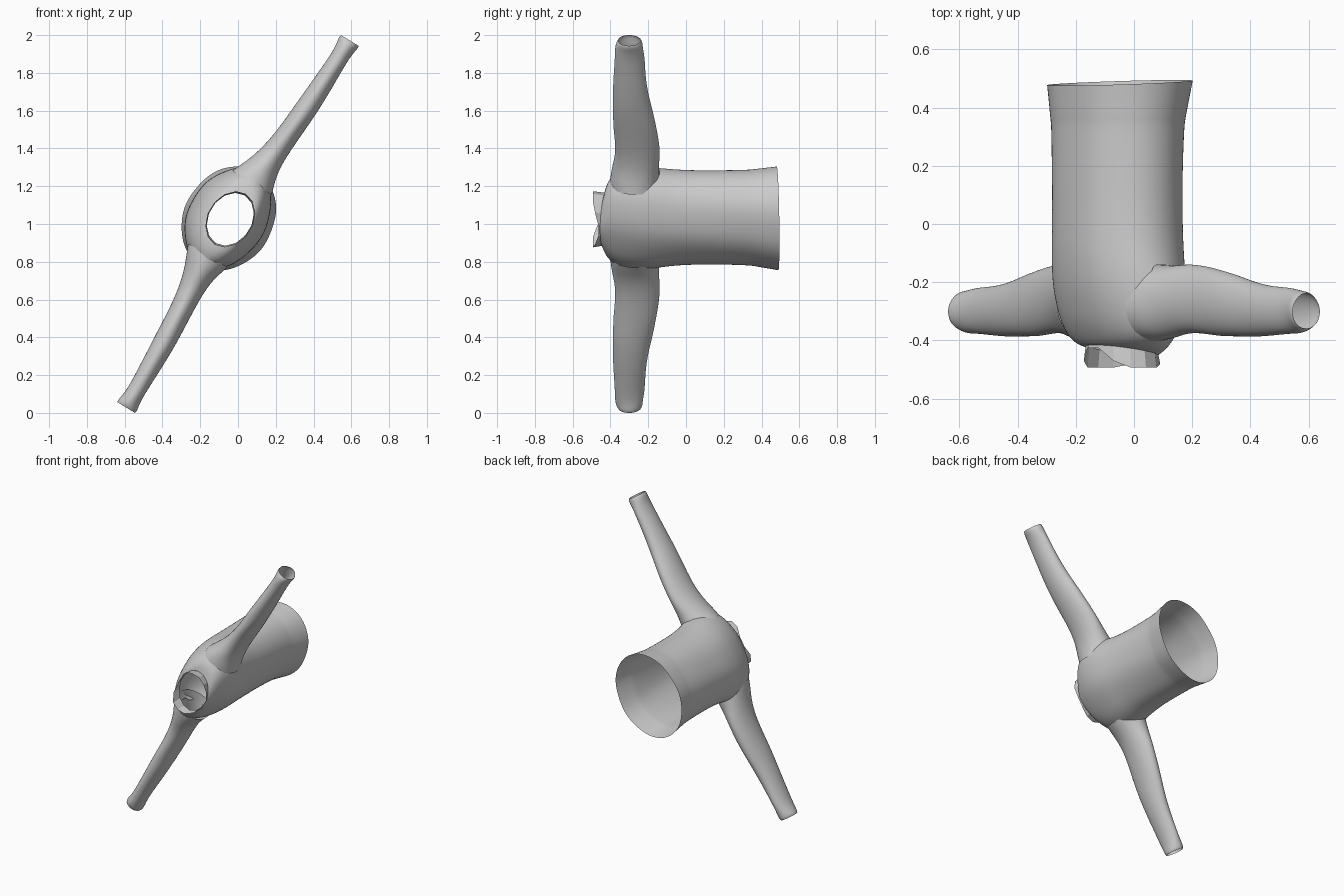
import bpy, bmesh, math
from mathutils import Vector

if "Cube" in bpy.data.objects:
    bpy.data.objects.remove(bpy.data.objects["Cube"])

# Garment frame: u runs along the sleeves, v is front/back depth, y runs neck to hem
CU, SU = 0.52, 0.854


def world(u, y, v):
    return Vector((u * CU - v * SU, y, 1 + u * SU + v * CU))


def loft(name, rings, smooth=True, drop=None):
    """Open tube through rings of (u, y, v) points; drop() removes faces by centre."""
    bm = bmesh.new()
    rows = [[bm.verts.new(world(*p)) for p in r] for r in rings]
    n = len(rings[0])
    for i in range(len(rings) - 1):
        for j in range(n):
            k = (j + 1) % n
            if drop:
                c = [sum(q) / 4 for q in zip(rings[i][j], rings[i][k],
                                             rings[i + 1][j], rings[i + 1][k])]
                if drop(*c):
                    continue
            bm.faces.new((rows[i][j], rows[i][k], rows[i + 1][k], rows[i + 1][j]))
    bmesh.ops.recalc_face_normals(bm, faces=bm.faces)
    me = bpy.data.meshes.new(name)
    bm.to_mesh(me)
    bm.free()
    ob = bpy.data.objects.new(name, me)
    bpy.context.collection.objects.link(ob)
    if smooth:
        mod = ob.modifiers.new("subdivide", 'SUBSURF')
        mod.levels = mod.render_levels = 2
        for p in me.polygons:
            p.use_smooth = True
    return ob


def angles(n):
    return [2 * math.pi * j / n for j in range(n)]


# Torso: (y, half width u, half depth v, centre v, tilt), from hem to neck
torso_profile = [
    (0.485, 0.290, 0.236, 0.058, -0.010),
    (0.42, 0.280, 0.226, 0.062, -0.005),
    (0.36, 0.272, 0.217, 0.066, 0),
    (0.34, 0.268, 0.214, 0.066, 0),
    (0.20, 0.264, 0.210, 0.068, 0),
    (0.05, 0.264, 0.208, 0.067, 0),
    (-0.07, 0.272, 0.208, 0.066, 0),
    (-0.14, 0.284, 0.206, 0.063, 0),
    (-0.21, 0.292, 0.200, 0.060, 0),
    (-0.28, 0.292, 0.186, 0.056, 0),
    (-0.34, 0.282, 0.168, 0.053, 0),
    (-0.39, 0.260, 0.145, 0.050, 0.005),
    (-0.425, 0.205, 0.125, 0.048, 0.012),
    (-0.435, 0.148, 0.115, 0.048, 0.020),
]
torso_rings = []
for y, a, b, c, tilt in torso_profile:
    ring = []
    for t in angles(32):
        fold = 1 + 0.012 * math.sin(7 * t + 3 * y)
        ring.append((a * math.cos(t), y + tilt * math.sin(t),
                     c + b * fold * math.sin(t)))
    torso_rings.append(ring)


def armhole(u, y, v):
    return abs(u) > 0.2 and ((y + 0.27) / 0.105) ** 2 + ((v - 0.046) / 0.09) ** 2 < 1


loft("torso", torso_rings, drop=armhole)

# Sleeves: (u, centre y, half height y, centre v, half depth v), mirrored
sleeve_profile = [
    (0.225, -0.272, 0.135, 0.050, 0.125),
    (0.27, -0.272, 0.132, 0.048, 0.108),
    (0.33, -0.265, 0.126, 0.043, 0.086),
    (0.41, -0.257, 0.121, 0.034, 0.070),
    (0.50, -0.260, 0.119, 0.024, 0.063),
    (0.60, -0.270, 0.116, 0.016, 0.061),
    (0.70, -0.284, 0.107, 0.010, 0.061),
    (0.80, -0.293, 0.096, 0.005, 0.058),
    (0.92, -0.298, 0.086, 0.002, 0.053),
    (1.03, -0.300, 0.081, 0.000, 0.048),
    (1.09, -0.300, 0.076, 0.000, 0.052),
    (1.125, -0.300, 0.070, 0.000, 0.060),
    (1.138, -0.300, 0.062, 0.000, 0.056),
]
for side, label in ((1, "upper"), (-1, "lower")):
    rings = []
    for i, (u, cy, ry, cv, rv) in enumerate(sleeve_profile):
        wrinkle = 0.004 * math.sin(2.3 * i)
        rings.append([(side * u, cy + (ry + wrinkle * math.cos(3 * t)) * math.cos(t),
                       cv + rv * math.sin(t)) for t in angles(16)])
    loft(label + "_sleeve", rings)

# Collar: faceted upright band, tall at both sides and low in front and behind
base, rim = [], []
for t in angles(14):
    c, s = math.cos(t), math.sin(t)
    base.append((0.148 * c, -0.432 + 0.022 * s, 0.048 + 0.115 * s))
    tall = min(1, max(0, (abs(c) - 0.3) / 0.5))
    rim.append((0.158 * c, -0.445 + 0.02 * s * (1 - tall) - 0.048 * tall,
                0.048 + 0.12 * s))
loft("collar", [base, rim], smooth=False)
